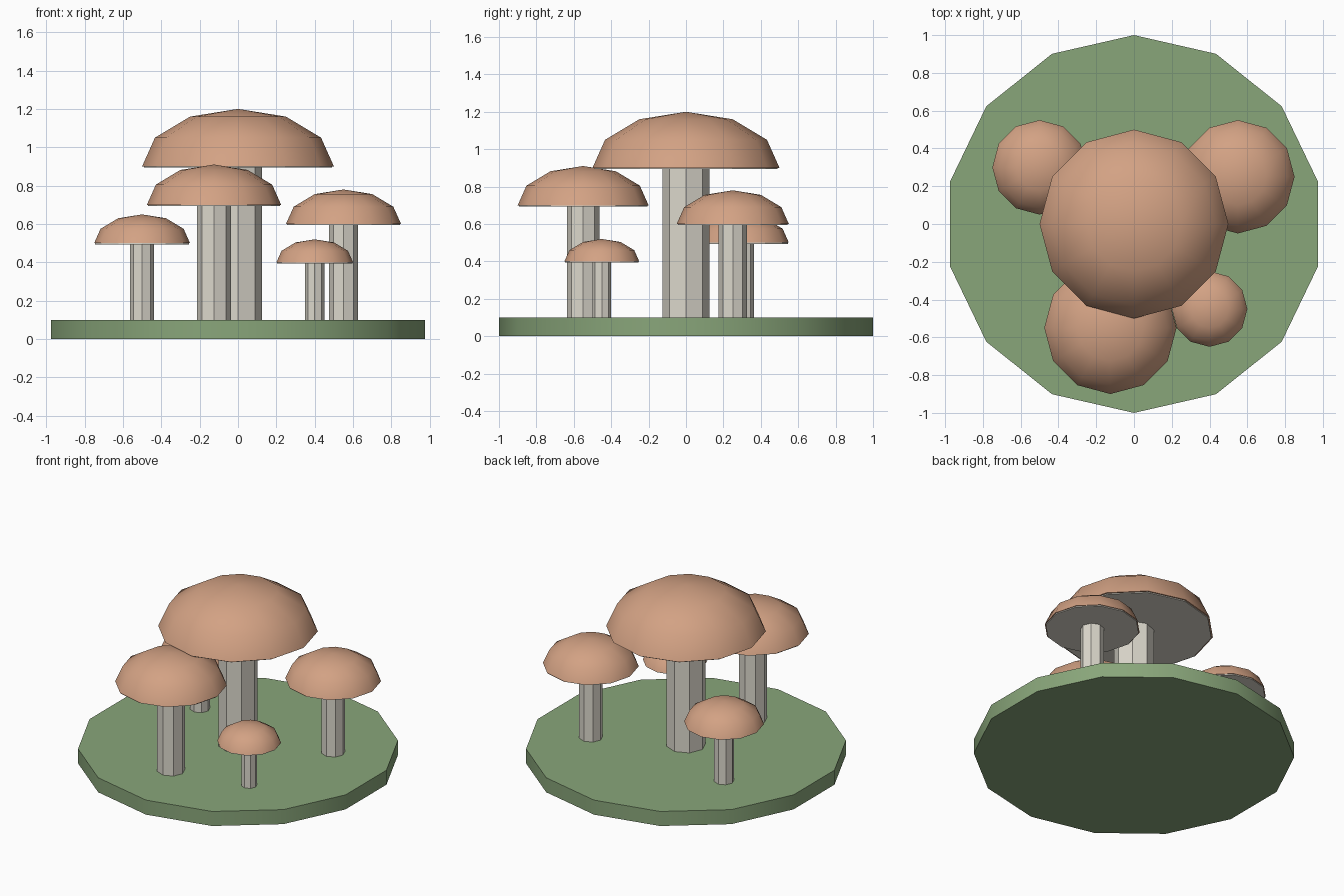
import bpy, bmesh, math

if "Cube" in bpy.data.objects:
    bpy.data.objects.remove(bpy.data.objects["Cube"])


def material(name, rgb):
    m = bpy.data.materials.new(name)
    m.diffuse_color = (*rgb, 1)
    m.use_nodes = True
    m.node_tree.nodes["Principled BSDF"].inputs["Base Color"].default_value = m.diffuse_color
    return m


GREEN = material("moss", (0.25, 0.38, 0.195))
TAN = material("cap_tan", (0.65, 0.36, 0.23))
CREAM = material("cream", (0.72, 0.69, 0.61))


def finish(ob, name, mat, angle=None):
    ob.name = name
    ob.data.materials.append(mat)
    if angle:
        bpy.ops.object.select_all(action='DESELECT')
        ob.select_set(True)
        bpy.context.view_layer.objects.active = ob
        bpy.ops.object.shade_smooth_by_angle(angle=math.radians(angle))


def cylinder(name, sides, r, x, y, z0, z1, mat, angle=None):
    bpy.ops.mesh.primitive_cylinder_add(vertices=sides, radius=r, depth=z1 - z0,
                                        location=(x, y, (z0 + z1) / 2))
    finish(bpy.context.object, name, mat, angle)


def dome(name, r, x, y, z, mat):
    # upper half of a squashed low-poly sphere, closed underneath
    bm = bmesh.new()
    bmesh.ops.create_uvsphere(bm, u_segments=12, v_segments=6, radius=r)
    low = [v for v in bm.verts if v.co.z < -1e-4]
    bmesh.ops.delete(bm, geom=low, context='VERTS')
    bmesh.ops.holes_fill(bm, edges=[e for e in bm.edges if e.is_boundary], sides=0)
    for v in bm.verts:
        v.co.z *= 0.6
    bmesh.ops.recalc_face_normals(bm, faces=bm.faces[:])
    me = bpy.data.meshes.new(name)
    bm.to_mesh(me)
    bm.free()
    ob = bpy.data.objects.new(name, me)
    ob.location = (x, y, z)
    bpy.context.collection.objects.link(ob)
    finish(ob, name, mat, 40)


# ground disc
BASE = 0.1
cylinder("ground_disc", 14, 1.0, 0, 0, 0, BASE, GREEN, 30)

# mushrooms: name, x, y, cap radius, cap rim height
MUSHROOMS = [
    ("centre", 0, 0, 0.5, 0.9),
    ("front_left", -0.125, -0.55, 0.35, 0.7),
    ("right", 0.55, 0.25, 0.3, 0.6),
    ("back_left", -0.5, 0.3, 0.25, 0.5),
    ("front_right", 0.4, -0.45, 0.2, 0.4),
]
for name, x, y, r, z in MUSHROOMS:
    cylinder(name + "_stem", 8, r * 0.25, x, y, BASE, z, CREAM)
    dome(name + "_cap", r, x, y, z, TAN)
    # thin pale disc under the cap
    cylinder(name + "_gills", 12, r * 0.98, x, y, z - 0.006, z + 0.004, CREAM)
